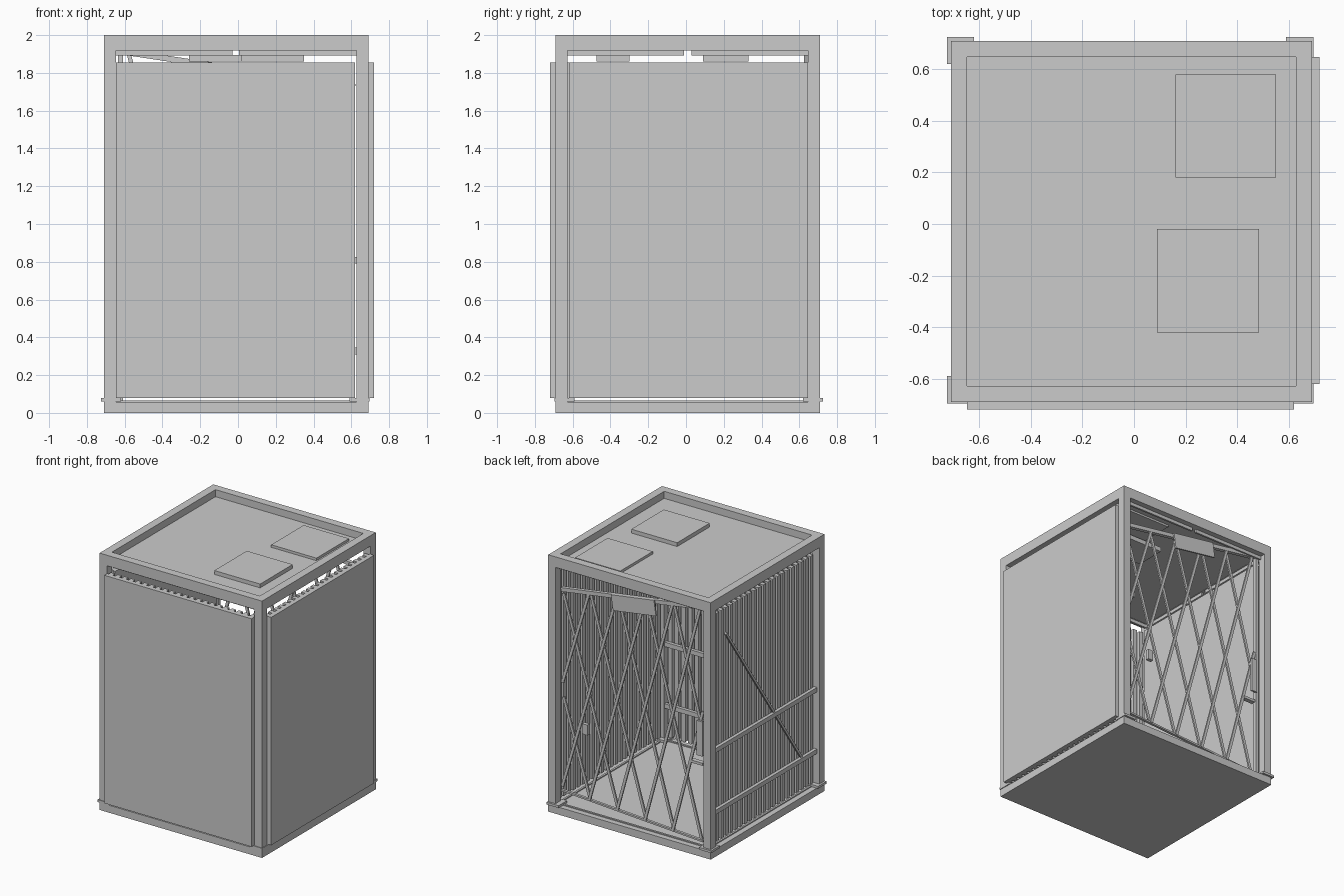
import bpy, bmesh, math
from mathutils import Matrix, Vector

cube = bpy.data.objects.get("Cube")
if cube:
    bpy.data.objects.remove(cube, do_unlink=True)

grey = bpy.data.materials.new("light_grey_paint")
grey.use_nodes = True
GREY = (0.6, 0.6, 0.6, 1)
grey.diffuse_color = GREY
grey.node_tree.nodes["Principled BSDF"].inputs["Base Color"].default_value = GREY


class Part:
    """Collects boxes and bars into one object."""

    def __init__(self, name):
        self.name, self.bm = name, bmesh.new()

    def box(self, x, y, z):
        size = [b - a for a, b in (x, y, z)]
        mid = [(a + b) / 2 for a, b in (x, y, z)]
        m = Matrix.Translation(mid) @ Matrix.Diagonal((*size, 1))
        bmesh.ops.create_cube(self.bm, size=1, matrix=m)
        return self

    def bar(self, a, b, width, depth, normal):
        a, b, n = Vector(a), Vector(b), Vector(normal)
        d = b - a
        along = d.normalized()
        side = n.cross(along)
        rot = Matrix((side, n, along)).transposed().to_4x4()
        m = Matrix.Translation((a + b) / 2) @ rot @ Matrix.Diagonal((width, depth, d.length, 1))
        bmesh.ops.create_cube(self.bm, size=1, matrix=m)
        return self

    def done(self):
        bmesh.ops.recalc_face_normals(self.bm, faces=self.bm.faces)
        mesh = bpy.data.meshes.new(self.name)
        self.bm.to_mesh(mesh)
        self.bm.free()
        mesh.materials.append(grey)
        bpy.context.collection.objects.link(bpy.data.objects.new(self.name, mesh))


# Outer and inner limits of the frame
X0, X1, Y0, Y1 = -0.71, 0.69, -0.69, 0.71
W = 0.063
XI, XJ, YI, YJ = X0 + W, X1 - W, Y0 + W, Y1 - W
LOW, HIGH = 0.08, 1.855

# Floor slab
Part("floor_base").box((X0, X1), (Y0, Y1), (0, 0.058)).done()

# Corner posts
posts = Part("corner_posts")
for x in ((X0, XI), (XJ, X1)):
    for y in ((Y0, YI), (YJ, Y1)):
        posts.box(x, y, (0.058, 2))
posts.done()

# Corner foot brackets
feet = Part("foot_brackets")
for x in ((-0.725, -0.62), (0.59, 0.695)):
    for y in ((-0.695, -0.59), (0.62, 0.725)):
        feet.box(x, y, (0.06, 0.078))
feet.done()

# Top beams
beams = Part("top_beams")
for y in ((Y0, YI), (YJ, Y1)):
    beams.box((XI, XJ), y, (1.918, 2))
for x in ((X0, XI), (XJ, X1)):
    beams.box(x, (YI, YJ), (1.918, 2))
beams.done()

# Split trim strips under the top beams, and thin sills along the floor
trim = Part("trim_strips")
for y in (YI - 0.02, YJ + 0.005):
    trim.box((XI, -0.03), (y, y + 0.015), (1.892, 1.918))
    trim.box((0.005, XJ), (y, y + 0.015), (1.892, 1.918))
    trim.box((XI, XJ), (y, y + 0.015), (0.058, 0.066))
for x in (XI - 0.02, XJ + 0.005):
    trim.box((x, x + 0.015), (YI, -0.01), (1.892, 1.918))
    trim.box((x, x + 0.015), (0.03, YJ), (1.892, 1.918))
    trim.box((x, x + 0.015), (YI, YJ), (0.058, 0.066))
trim.done()

# Roof sheet with two hatches
Part("roof").box((XI, XJ), (YI, YJ), (1.92, 1.945)).done()
Part("front_hatch").box((0.09, 0.485), (-0.42, -0.02), (1.92, 1.975)).done()
Part("back_hatch").box((0.16, 0.55), (0.18, 0.58), (1.905, 1.965)).done()

# Lamps under the roof
lamps = Part("ceiling_lamps")
lamps.box((0.02, 0.35), (0.09, 0.33), (1.86, 1.895))
lamps.box((-0.26, 0.02), (-0.475, -0.3), (1.86, 1.895))
for x in (0.1, 0.27):
    lamps.box((x, x + 0.02), (0.2, 0.22), (1.89, 1.92))
for x in (-0.2, -0.06):
    lamps.box((x, x + 0.02), (-0.4, -0.38), (1.89, 1.92))
lamps.done()

# Smooth wall panels
Part("front_panel").box((XI, 0.62), (-0.72, -0.685), (LOW, HIGH)).done()
Part("left_panel").box((0.685, 0.72), (-0.62, YJ), (LOW, HIGH)).done()
Part("right_panel").box((-0.635, -0.622), (YI, YJ), (LOW, HIGH)).done()

# Upright ribs on the side and front walls
RIBS = 22
side_ribs, front_ribs = Part("side_wall_ribs"), Part("front_wall_ribs")
step = (YJ - YI) / RIBS
for i in range(RIBS):
    y = YI + (i + 0.2) * step
    side_ribs.box((-0.665, -0.634), (y, y + 0.6 * step), (LOW, HIGH))
    side_ribs.box((0.65, 0.686), (y, y + 0.6 * step), (LOW, HIGH))
    x = XI + (i + 0.2) * step
    front_ribs.box((x, x + 0.6 * step), (-0.686, -0.655), (LOW, HIGH))
side_ribs.done()
front_ribs.done()

# Horizontal rails and diagonal brace
rails = Part("wall_rails")
for z in (0.31, 0.79):
    rails.box((-0.69, -0.664), (YI, YJ), (z, z + 0.035))
    rails.box((XI, XJ), (-0.656, -0.63), (z, z + 0.035))
rails.done()
brace = Part("diagonal_brace")
brace.bar((-0.672, 0.47, 1.66), (-0.672, -0.46, 0.34), 0.018, 0.014, (1, 0, 0)).done()

# Folding lattice gate, sagging towards the left side
GY = 0.64
GX0, GX1 = -0.6, 0.61
PITCH = 0.24


def gate_top(x):
    return 1.82 - 0.15 * x


def gate_low(x):
    return 0.125 + 0.06 * x


lattice = Part("gate_lattice")
for direction, y in ((1, GY - 0.008), (-1, GY + 0.008)):
    for i in range(-2, 8):
        xa = GX0 + 0.02 + PITCH * i
        xb = xa + 2 * PITCH * direction
        a, b = Vector((xa, y, gate_low(xa))), Vector((xb, y, gate_top(xb)))
        ts = sorted(((GX0 - xa) / (xb - xa), (GX1 - xa) / (xb - xa)))
        t0, t1 = max(0, ts[0]), min(1, ts[1])
        if t1 - t0 > 0.1:
            lattice.bar(a.lerp(b, t0), a.lerp(b, t1), 0.022, 0.012, (0, 1, 0))
lattice.done()

gate_rails = Part("gate_rails")
gate_rails.bar((-0.64, GY, gate_top(-0.64)), (0.62, GY, gate_top(0.62)), 0.03, 0.03, (0, 1, 0))
gate_rails.bar((GX0, GY, gate_low(GX0)), (0.62, GY, gate_low(0.62)), 0.014, 0.02, (0, 1, 0))
gate_rails.box((-0.635, -0.61), (GY - 0.015, GY + 0.015), (0.06, 1.9))
gate_rails.done()

# Gate plate, handle and latch
plate = Part("gate_plate")
plate.bar((0.17, GY + 0.022, 1.75), (-0.2, GY + 0.022, 1.805), 0.12, 0.012, (0, 1, 0)).done()
Part("gate_handle").box((0.38, 0.425), (GY, GY + 0.03), (0.66, 0.74)).done()
latch = Part("gate_latch")
latch.box((-0.61, -0.56), (GY + 0.015, GY + 0.03), (0.76, 1.03))
latch.box((-0.6, -0.5), (GY - 0.02, GY + 0.015), (0.68, 0.7))
latch.done()
